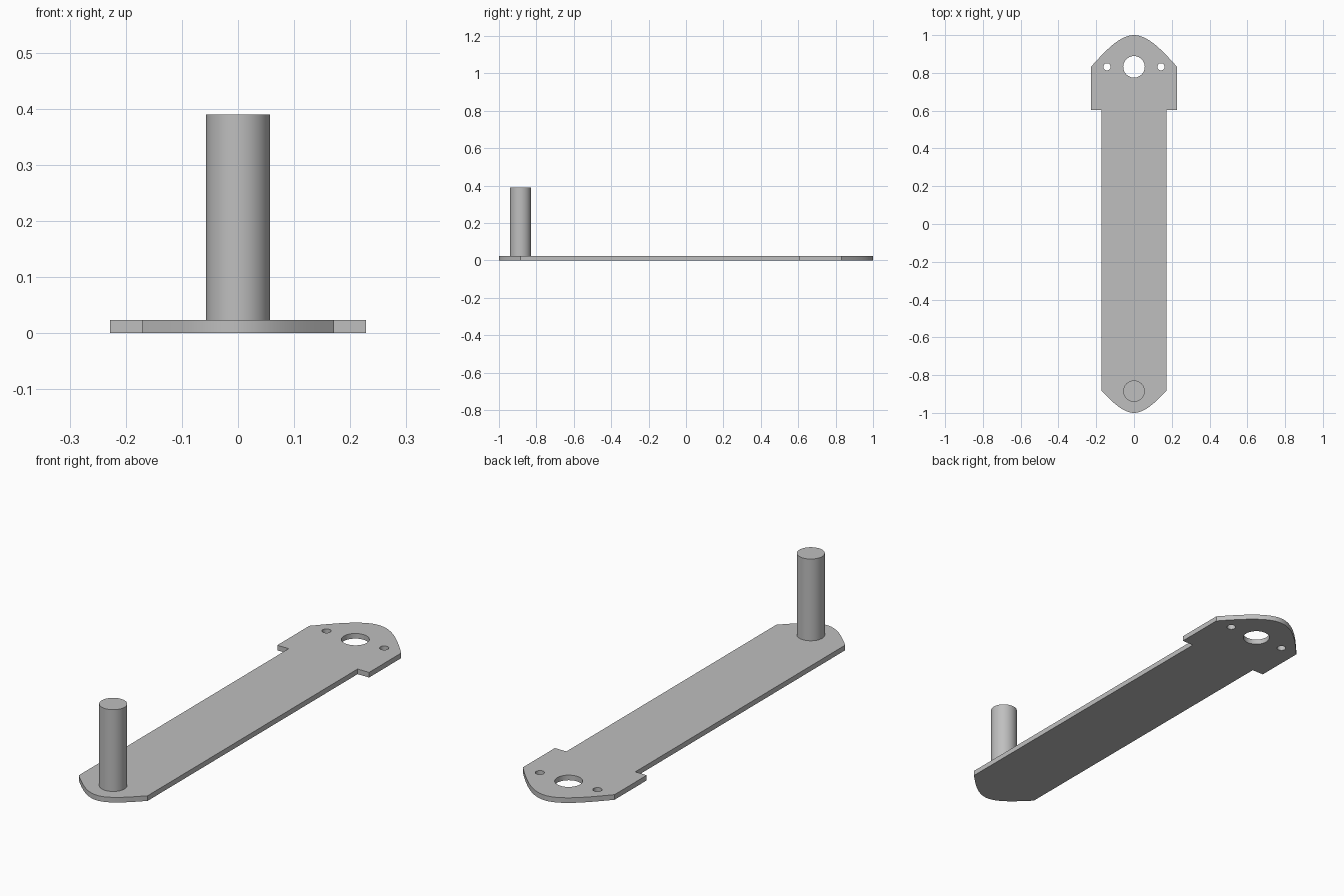
import bpy, bmesh
from math import sin, cos, tau, radians

if "Cube" in bpy.data.objects:
    bpy.data.objects.remove(bpy.data.objects["Cube"], do_unlink=True)

THICK = 0.023
BODY_W, HEAD_W = 0.171, 0.228        # half widths
HEAD_START, HEAD_Y, POST_Y = 0.604, 0.832, -0.885
POST_R, POST_TOP = 0.057, 0.39

grey = bpy.data.materials.new("plain grey")
grey.use_nodes = True
colour = (0.52, 0.52, 0.52, 1)
grey.diffuse_color = colour
grey.node_tree.nodes["Principled BSDF"].inputs["Base Color"].default_value = colour


def nose(half_width, shoulder_y, tip_y, steps=32):
    """Rounded end: a cubic that is straight at the shoulders and curved at the tip."""
    points = []
    for i in range(steps + 1):
        t = 2 * i / steps - 1
        a = abs(t)
        drop = 1.5 * a ** 2 - 0.5 * a ** 3
        points.append((t * half_width, tip_y + (shoulder_y - tip_y) * drop))
    return points


def circle(x, y, r, n=48):
    return [(x + r * cos(tau * i / n), y + r * sin(tau * i / n)) for i in range(n)]


def finish(obj):
    obj.data.materials.clear()
    obj.data.materials.append(grey)
    bpy.ops.object.select_all(action="DESELECT")
    obj.select_set(True)
    bpy.context.view_layer.objects.active = obj
    bpy.ops.object.shade_smooth_by_angle(angle=radians(30))


# Arm plate: outline with three holes, extruded
outline = nose(BODY_W, POST_Y, -1)
outline += [(BODY_W, HEAD_START), (HEAD_W, HEAD_START)]
outline += reversed(nose(HEAD_W, HEAD_Y, 1))
outline += [(-HEAD_W, HEAD_START), (-BODY_W, HEAD_START)]
holes = [circle(0, HEAD_Y, POST_R)]
holes += [circle(side * 0.143, HEAD_Y, 0.019, 32) for side in (-1, 1)]

curve = bpy.data.curves.new("plate_outline", "CURVE")
curve.dimensions = "2D"
curve.fill_mode = "BOTH"
curve.extrude = THICK / 2
for loop in [outline] + holes:
    spline = curve.splines.new("POLY")
    spline.points.add(len(loop) - 1)
    for point, (x, y) in zip(spline.points, loop):
        point.co = (x, y, 0, 1)
    spline.use_cyclic_u = True
source = bpy.data.objects.new("plate_outline", curve)
bpy.context.collection.objects.link(source)
bpy.context.view_layer.update()
mesh = bpy.data.meshes.new_from_object(
    source.evaluated_get(bpy.context.evaluated_depsgraph_get()))
bpy.data.objects.remove(source, do_unlink=True)

# Weld the caps to the rim and rest the plate on the ground
bm = bmesh.new()
bm.from_mesh(mesh)
bmesh.ops.remove_doubles(bm, verts=bm.verts, dist=0.0001)
bmesh.ops.translate(bm, verts=bm.verts, vec=(0, 0, THICK / 2))
bmesh.ops.recalc_face_normals(bm, faces=bm.faces)
bm.to_mesh(mesh)
bm.free()
plate = bpy.data.objects.new("arm_plate", mesh)
bpy.context.collection.objects.link(plate)
finish(plate)

# Upright post at the front end
bpy.ops.mesh.primitive_cylinder_add(
    vertices=48, radius=POST_R, depth=POST_TOP - THICK,
    location=(0, POST_Y, (POST_TOP + THICK) / 2))
post = bpy.context.object
post.name = "post"
finish(post)
